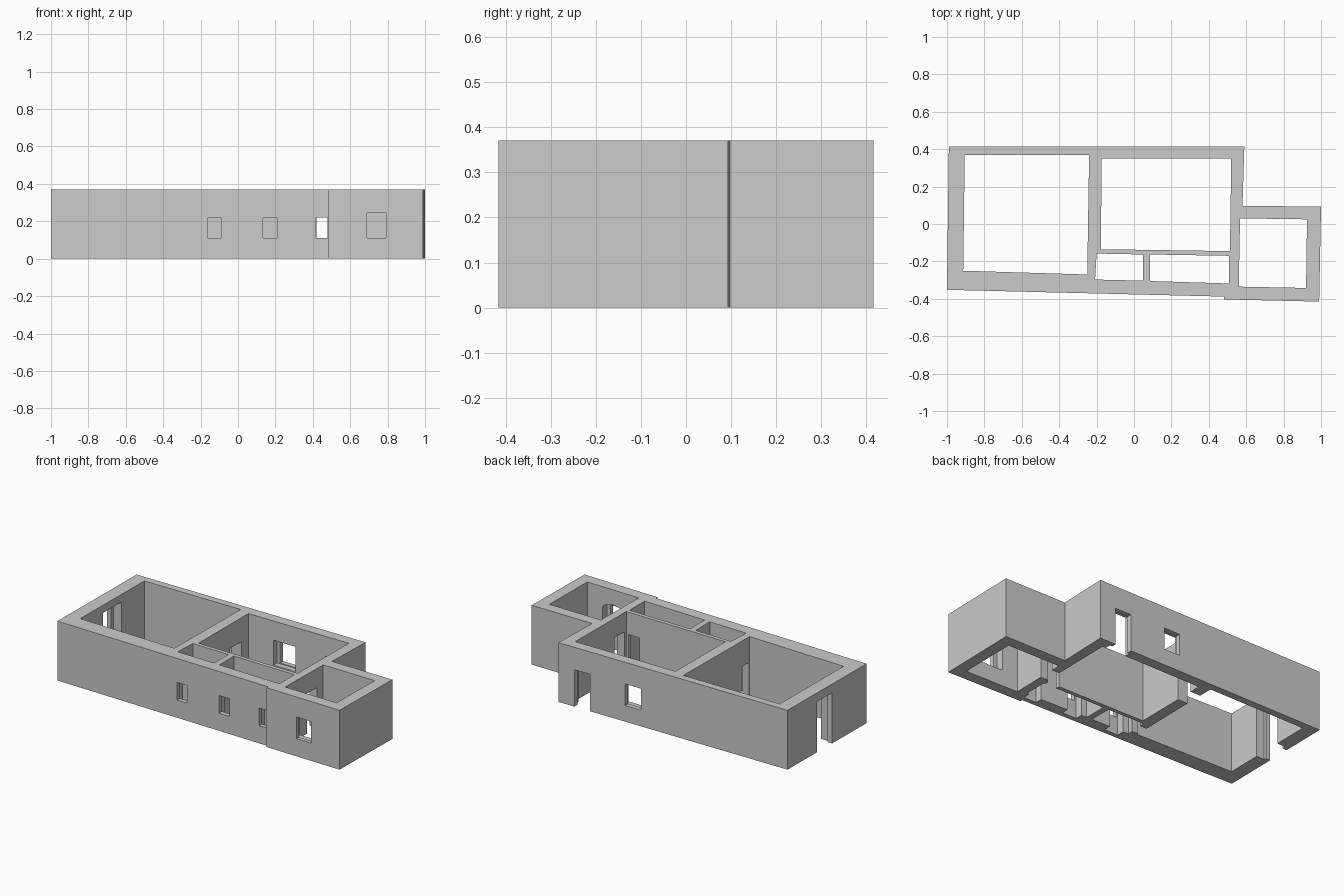
import bpy, bmesh, math

if "Cube" in bpy.data.objects:
    bpy.data.objects.remove(bpy.data.objects["Cube"])

H = 0.37  # wall height


def prism(name, pts, a, b, axis='z'):
    """Extrude a 2D outline from a to b along z (x,y outline) or y (x,z outline)."""
    bm = bmesh.new()
    at = (lambda p, t: (p[0], p[1], t)) if axis == 'z' else (lambda p, t: (p[0], t, p[1]))
    lo = [bm.verts.new(at(p, a)) for p in pts]
    hi = [bm.verts.new(at(p, b)) for p in pts]
    bm.faces.new(lo)
    bm.faces.new(hi)
    n = len(pts)
    for i in range(n):
        j = (i + 1) % n
        bm.faces.new((lo[i], lo[j], hi[j], hi[i]))
    bmesh.ops.recalc_face_normals(bm, faces=bm.faces)
    me = bpy.data.meshes.new(name)
    bm.to_mesh(me)
    bm.free()
    ob = bpy.data.objects.new(name, me)
    bpy.context.collection.objects.link(ob)
    return ob


cutters = []


def cut(ob):
    ob.hide_render = True
    cutters.append(ob)


def opening(name, x0, x1, y0, y1, z0, z1):
    cut(prism(name, [(x0, y0), (x1, y0), (x1, y1), (x0, y1)], z0, z1))


# Solid block of the house with its side extension
house = prism("house_walls", [
    (-0.99, 0.415), (0.59, 0.415), (0.58, 0.097), (1.0, 0.093), (0.99, -0.415),
    (0.48, -0.403), (0.48, -0.388), (-1.0, -0.352)], 0, H)

# Rooms hollowed out, open above and below
rooms = {
    "large_room": [(-0.905, 0.37), (-0.24, 0.37), (-0.25, -0.27), (-0.913, -0.25)],
    "main_room": [(-0.173, 0.35), (0.52, 0.35), (0.513, -0.145), (-0.177, -0.135)],
    "small_room": [(-0.2, -0.158), (0.048, -0.163), (0.048, -0.303), (-0.208, -0.297)],
    "narrow_room": [(0.085, -0.163), (0.508, -0.17), (0.508, -0.318), (0.085, -0.305)],
    "side_room": [(0.567, 0.03), (0.925, 0.025), (0.92, -0.342), (0.56, -0.335)],
}
for name, pts in rooms.items():
    cut(prism(name, pts, -0.1, H + 0.1))

# Front windows: outer opening plus wider niche inside
for x0, x1, step in ((-0.16, -0.09, -0.345), (0.134, 0.208, -0.352), (0.417, 0.479, -0.36)):
    opening("front_window", x0, x1, -0.5, -0.25, 0.11, 0.22)
    opening("front_niche", x0 - 0.012, x1 + 0.012, step, -0.25, -0.1, 0.235)

# Side room window with an arched niche
opening("side_window", 0.69, 0.79, -0.5, -0.25, 0.11, 0.245)
arch = [(0.74 + 0.075 * math.cos(math.pi * i / 10), 0.235 + 0.04 * math.sin(math.pi * i / 10))
        for i in range(11)]
cut(prism("arched_niche", [(0.665, 0.1), (0.815, 0.1)] + arch, -0.385, -0.25, 'y'))

# Back window and back door, stepped
opening("back_window", 0.02, 0.13, 0.25, 0.5, 0.10, 0.235)
opening("back_window_niche", 0.0, 0.15, 0.25, 0.385, 0.095, 0.25)
opening("back_door", 0.37, 0.48, 0.25, 0.5, -0.1, 0.23)
opening("back_door_niche", 0.355, 0.497, 0.25, 0.385, -0.1, 0.245)

# Large door in the left end wall, stepped
opening("left_door", -1.2, -0.8, -0.017, 0.127, -0.1, 0.315)
opening("left_door_niche", -0.965, -0.8, -0.032, 0.15, -0.1, 0.322)

# Inner doors
opening("door_large_main", -0.3, -0.12, 0.17, 0.28, -0.1, 0.22)
opening("door_large_small", -0.3, -0.15, -0.262, -0.19, -0.1, 0.21)
opening("door_main_narrow", 0.42, 0.497, -0.2, -0.1, -0.1, 0.23)
opening("door_main_side", 0.45, 0.65, -0.128, -0.03, -0.1, 0.25)

# Carve everything, then remove the cutters
for c in cutters:
    m = house.modifiers.new(c.name, 'BOOLEAN')
    m.operation = 'DIFFERENCE'
    m.solver = 'EXACT'
    m.object = c
bpy.context.view_layer.update()
dg = bpy.context.evaluated_depsgraph_get()
carved = bpy.data.meshes.new_from_object(house.evaluated_get(dg))
house.modifiers.clear()
house.data = carved
for c in cutters:
    bpy.data.objects.remove(c)

# Single plaster grey
mat = bpy.data.materials.new("plaster_grey")
mat.diffuse_color = (0.6, 0.6, 0.6, 1)
mat.use_nodes = True
mat.node_tree.nodes["Principled BSDF"].inputs["Base Color"].default_value = mat.diffuse_color
house.data.materials.clear()
house.data.materials.append(mat)
